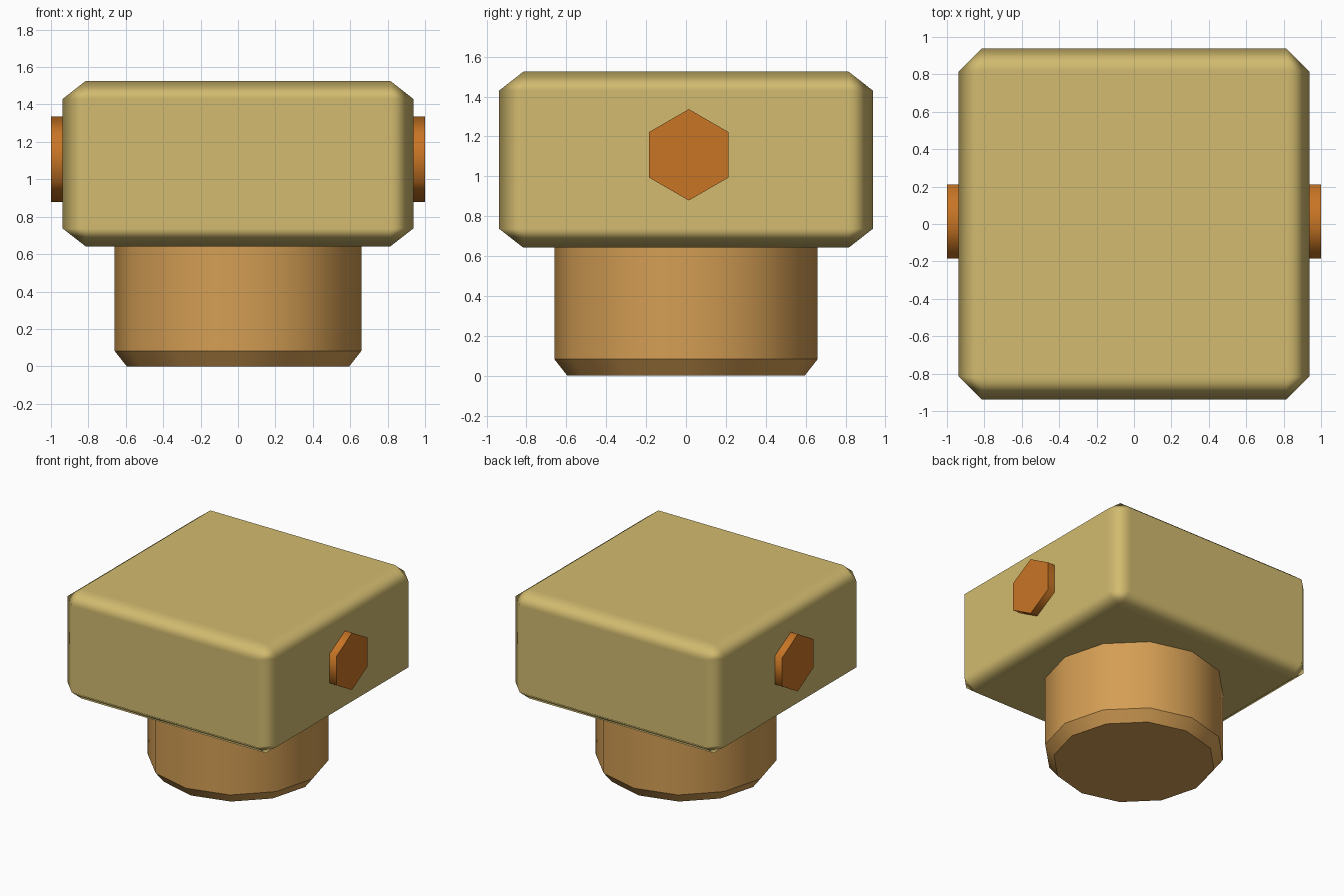
import bpy, math

if "Cube" in bpy.data.objects:
    bpy.data.objects.remove(bpy.data.objects["Cube"])


def material(name, rgb):
    def linear(c):
        c /= 255
        return c / 12.92 if c <= 0.04045 else ((c + 0.055) / 1.055) ** 2.4
    mat = bpy.data.materials.new(name)
    mat.diffuse_color = (*[linear(c) for c in rgb], 1)
    mat.use_nodes = True
    mat.node_tree.nodes["Principled BSDF"].inputs["Base Color"].default_value = mat.diffuse_color
    return mat


def add_object(name, verts, faces, mat, sharp_angle):
    mesh = bpy.data.meshes.new(name)
    mesh.from_pydata(verts, [], faces)
    mesh.materials.append(mat)
    mesh.polygons.foreach_set("use_smooth", [True] * len(mesh.polygons))
    mesh.set_sharp_from_angle(angle=math.radians(sharp_angle))
    mesh.update()
    obj = bpy.data.objects.new(name, mesh)
    bpy.context.collection.objects.link(obj)
    return obj


def lathe(name, profile, sides, mat, sharp_angle):
    """Capped solid turned around z from (radius, height) pairs, bottom to top."""
    verts = [(r * math.cos(2 * math.pi * i / sides), r * math.sin(2 * math.pi * i / sides), z)
             for r, z in profile for i in range(sides)]
    faces = [(k * sides + i, k * sides + (i + 1) % sides,
              (k + 1) * sides + (i + 1) % sides, (k + 1) * sides + i)
             for k in range(len(profile) - 1) for i in range(sides)]
    faces.append(tuple(reversed(range(sides))))
    faces.append(tuple(range((len(profile) - 1) * sides, len(profile) * sides)))
    return add_object(name, verts, faces, mat, sharp_angle)


brass = material("pale brass", (210, 187, 111))
copper = material("light copper", (212, 158, 84))
orange = material("dark orange", (200, 117, 37))

# Twelve-sided stem with a chamfered foot
lathe("stem", [(0.595, 0), (0.66, 0.083), (0.66, 0.75)], 12, copper, 35)

# Block head; bevelled before its height is squashed, so the bevel is flatter in z
squash = 0.78
h, hz = 0.9375, 0.4415 / squash
corners = [(x, y, z) for x in (-h, h) for y in (-h, h) for z in (-hz, hz)]
sides = [(0, 1, 3, 2), (4, 6, 7, 5), (0, 4, 5, 1), (2, 3, 7, 6), (0, 2, 6, 4), (1, 5, 7, 3)]
head = add_object("head_block", corners, sides, brass, 180)
head.location.z = 1.0835
head.scale.z = squash
bevel = head.modifiers.new("bevel", "BEVEL")
bevel.width = 0.122
bevel.segments = 1
bevel.harden_normals = True

# Hexagonal pin running through the head along x
pin = lathe("hex_pin", [(0.229, -1), (0.229, 1)], 6, orange, 65)
pin.rotation_euler = (0, math.pi / 2, 0)
pin.location = (0, 0.014, 1.108)
